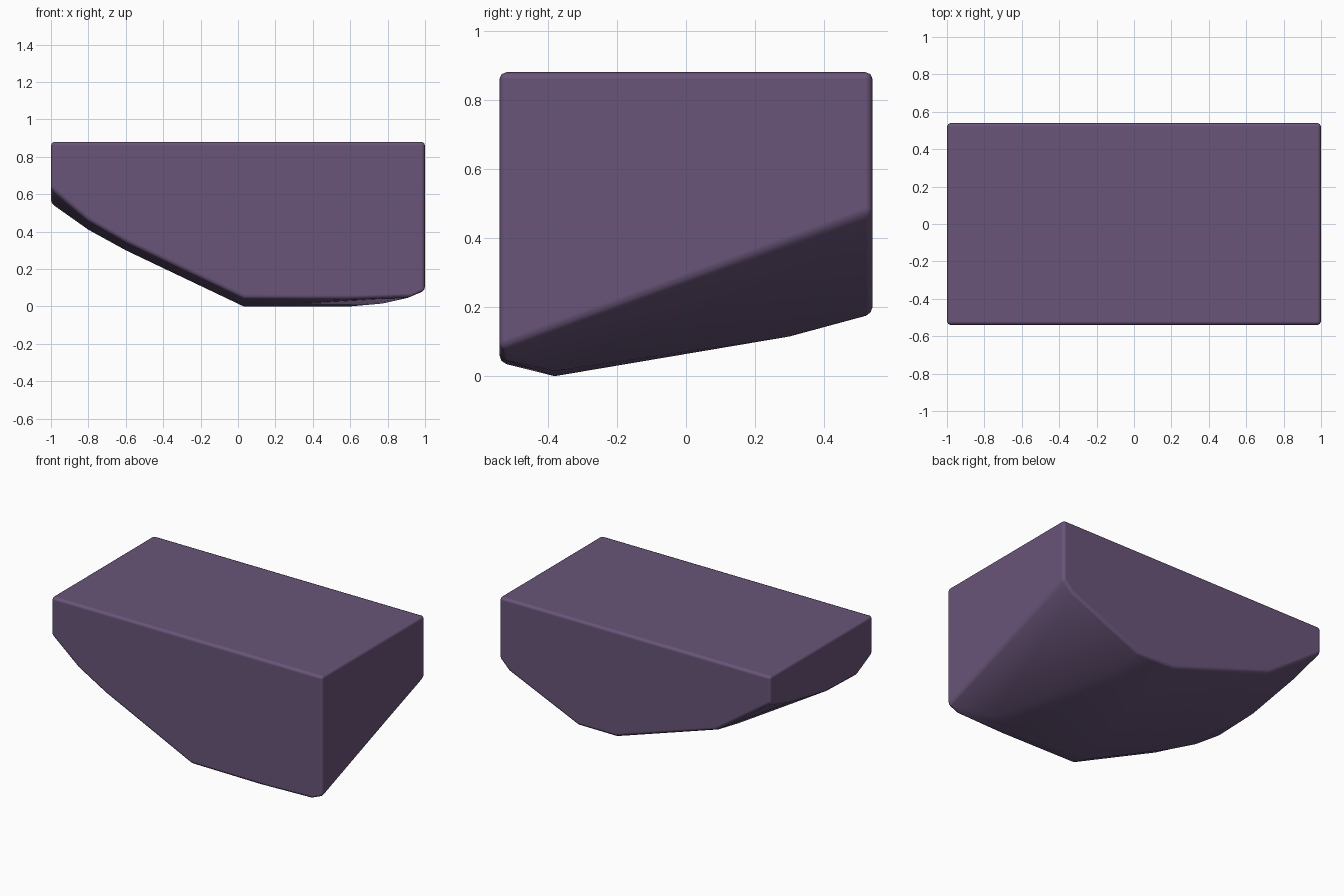
import bpy, bmesh, math

if "Cube" in bpy.data.objects:
    bpy.data.objects.remove(bpy.data.objects["Cube"])

HALF_X, HALF_Y, TOP = 1.0, 0.54, 0.88

# Underside cross-sections: depth position -> (x, z) profile
sections = {
    -HALF_Y: [(-1, .63), (-.96, .60), (-.8, .46), (-.6, .345), (.03, .045),
              (.6, .04), (.93, .05), (1, .08)],
    -.38: [(-1, .55), (-.8, .41), (-.6, .30), (.03, 0), (.6, 0),
           (.77, .015), (.93, .10), (1, .14)],
    -.07: [(-1, .56), (-.8, .44), (-.6, .33), (.08, .053)],
    .30: [(-1, .63), (-.6, .375), (.15, .115), (.41, .115), (.93, .32), (1, .385)],
    HALF_Y: [(-1, .70), (-.6, .42), (.14, .18), (.42, .18), (.93, .405), (1, .475)],
}

# Faceted block: flat top and sides, convex keel-like underside
bm = bmesh.new()
for y, profile in sections.items():
    for x, z in profile:
        bm.verts.new((x, y, z))
for x in (-HALF_X, HALF_X):
    for y in (-HALF_Y, HALF_Y):
        bm.verts.new((x, y, TOP))
hull = bmesh.ops.convex_hull(bm, input=bm.verts[:])
loose = [v for v in bm.verts if not v.link_faces]
bmesh.ops.delete(bm, geom=loose, context='VERTS')
bmesh.ops.dissolve_limit(bm, angle_limit=math.radians(2),
                         verts=bm.verts[:], edges=bm.edges[:])
bmesh.ops.recalc_face_normals(bm, faces=bm.faces[:])
mesh = bpy.data.meshes.new("rock_block")
bm.to_mesh(mesh)
bm.free()
block = bpy.data.objects.new("rock_block", mesh)
bpy.context.collection.objects.link(block)

# Stone colour
stone = bpy.data.materials.new("purple_stone")
stone.diffuse_color = (0.14, 0.09, 0.19, 1)
stone.use_nodes = True
stone.node_tree.nodes["Principled BSDF"].inputs["Base Color"].default_value = stone.diffuse_color
mesh.materials.append(stone)

# Worn edges
bpy.context.view_layer.objects.active = block
block.select_set(True)
bpy.ops.object.shade_smooth_by_angle(angle=math.radians(35))
bevel = block.modifiers.new("worn_edges", 'BEVEL')
bevel.width = 0.02
bevel.segments = 2
bevel.limit_method = 'ANGLE'
bevel.angle_limit = math.radians(28)
bevel.harden_normals = True
